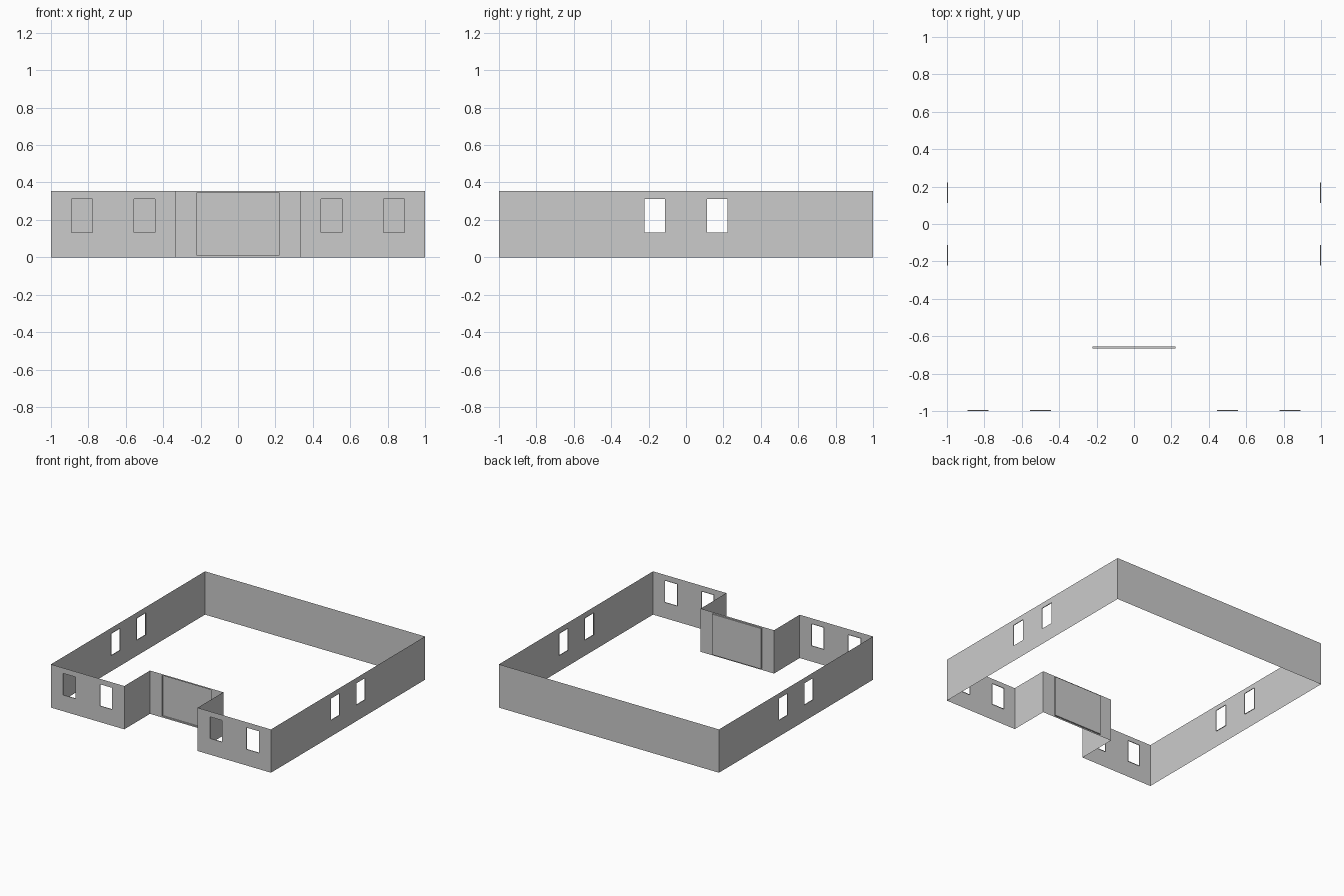
import bpy, bmesh
from mathutils import Vector

if "Cube" in bpy.data.objects:
    bpy.data.objects.remove(bpy.data.objects["Cube"])

U = 1 / 9            # layout module
H = 0.3556           # wall height
SILL, HEAD = 0.133, 0.311


def wall(name, p, q, holes=(), depth=0.006, closed=False):
    """Thin sheet from p to q; each hole (s0, s1, z0, z1) gets a reveal on the
    inner (left) side and, if closed, a panel at its back."""
    p, q = Vector((*p, 0)), Vector((*q, 0))
    length = (q - p).length
    d = (q - p) / length
    inward = Vector((-d.y, d.x, 0))
    bm = bmesh.new()

    def at(s, z, t=0):
        return bm.verts.new(p + d * s + inward * t + Vector((0, 0, z)))

    def rect(s0, s1, z0, z1, t=0):
        bm.faces.new([at(s0, z0, t), at(s1, z0, t), at(s1, z1, t), at(s0, z1, t)])

    # Solid strips between and around the openings
    s = 0
    for a, b, z0, z1 in holes:
        rect(s, a, 0, H)
        rect(a, b, 0, z0)
        rect(a, b, z1, H)
        ring = [(a, z0), (b, z0), (b, z1), (a, z1)]
        for i in range(4):
            m, n = ring[i], ring[(i + 1) % 4]
            bm.faces.new([at(*m), at(*n), at(*n, depth), at(*m, depth)])
        if closed:
            rect(a, b, z0, z1, depth)
        s = b
    rect(s, length, 0, H)
    bmesh.ops.remove_doubles(bm, verts=bm.verts, dist=1e-5)
    me = bpy.data.meshes.new(name)
    bm.to_mesh(me)
    bm.free()
    ob = bpy.data.objects.new(name, me)
    bpy.context.collection.objects.link(ob)


def windows(*starts):
    return [(s * U, (s + 1) * U, SILL, HEAD) for s in starts]


# Outer walls, running counter-clockwise
wall("right_wall", (1, -1), (1, 1), windows(7, 10))
wall("back_wall", (1, 1), (-1, 1))
wall("left_wall", (-1, 1), (-1, -1), windows(7, 10))

# Front wings with windows
wall("front_left_wall", (-1, -1), (-3 * U, -1), windows(1, 4))
wall("front_right_wall", (3 * U, -1), (1, -1), windows(1, 4))

# Entrance bay with a shallow recessed door panel
wall("entry_left_wall", (-3 * U, -1), (-3 * U, -6 * U))
wall("entry_right_wall", (3 * U, -6 * U), (3 * U, -1))
wall("entry_wall", (-3 * U, -6 * U), (3 * U, -6 * U),
     [(U, 5 * U, 0.011, H - 0.011)], depth=0.011, closed=True)
